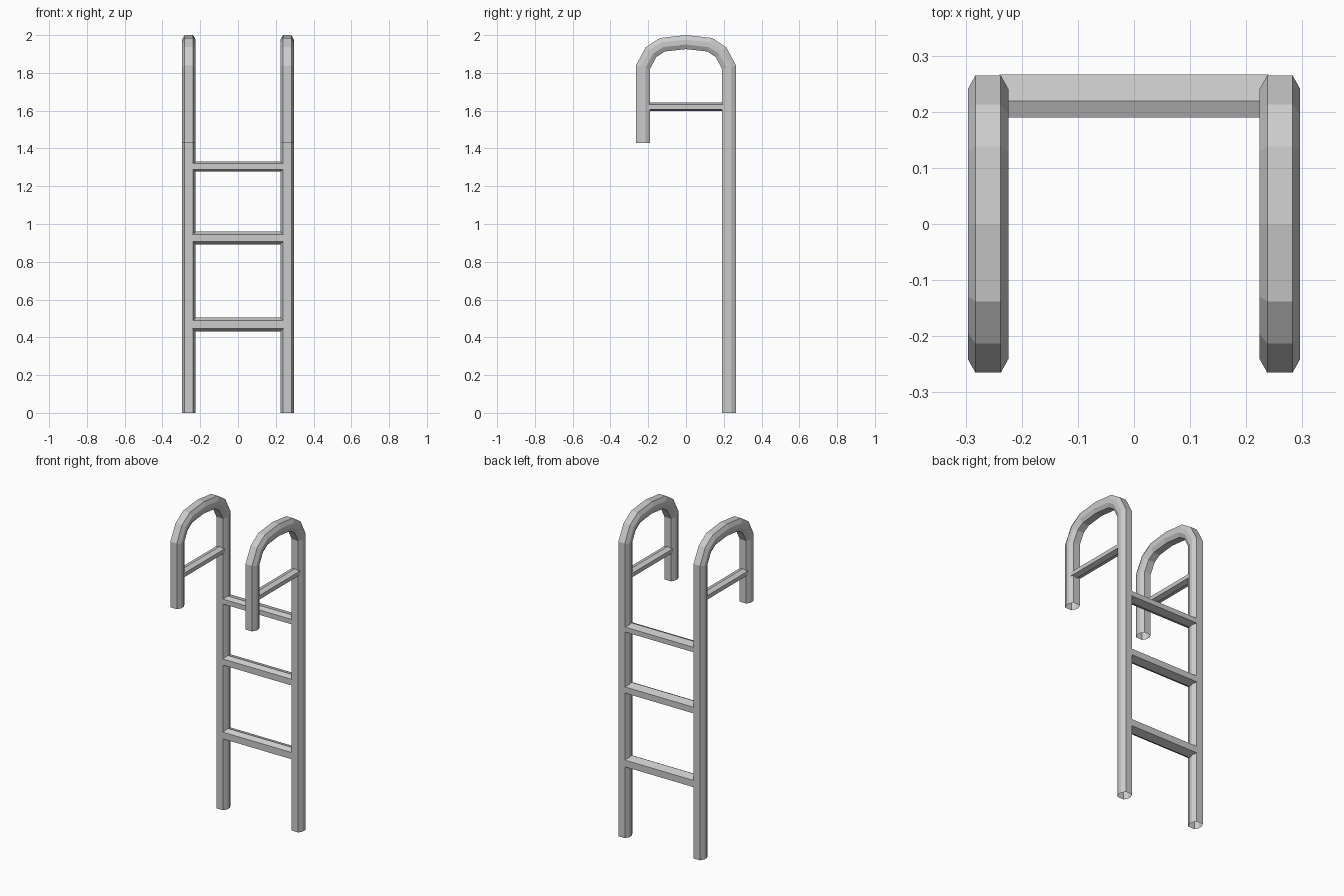
import bpy, bmesh
from mathutils import Vector

if "Cube" in bpy.data.objects:
    bpy.data.objects.remove(bpy.data.objects["Cube"])


def sweep(name, path, section, side, cap):
    """Sweep a closed section along a path with mitred joints.
    side = constant sideways axis, section = (sideways, normal) offsets."""
    bm = bmesh.new()
    pts = [Vector(p) for p in path]
    dirs = [(b - a).normalized() for a, b in zip(pts, pts[1:])]
    rings = []
    for i, p in enumerate(pts):
        d0, d1 = dirs[max(i - 1, 0)], dirs[min(i, len(dirs) - 1)]
        t = (d0 + d1).normalized()
        n = side.cross(t)
        miter = 1 / t.dot(d1)
        rings.append([bm.verts.new(p + side * u + n * v * miter) for u, v in section])
    k = len(section)
    for r0, r1 in zip(rings, rings[1:]):
        for j in range(k):
            bm.faces.new((r0[j], r0[(j + 1) % k], r1[(j + 1) % k], r1[j]))
    if cap:
        bm.faces.new(rings[0])
        bm.faces.new(rings[-1])
    bmesh.ops.recalc_face_normals(bm, faces=bm.faces)
    me = bpy.data.meshes.new(name)
    bm.to_mesh(me)
    bm.free()
    ob = bpy.data.objects.new(name, me)
    bpy.context.collection.objects.link(ob)
    return ob


def hexagon(w, h, apex):
    """Six-sided bar section with upright sides and an off-centre ridge."""
    return [(apex, h), (-w, h * 0.57), (-w, -h * 0.57),
            (apex, -h), (w, -h * 0.57), (w, h * 0.57)]


X, Y = 0.26, 0.228
octagon = [(0.0225, 0.037), (0.036, 0.013), (0.036, -0.013), (0.0225, -0.037),
           (-0.0225, -0.037), (-0.036, -0.013), (-0.036, 0.013), (-0.0225, 0.037)]

# Hooked side rails (open tube ends) and the grab bars across the hooks
half_arch = [(Y, 1.83), (0.185, 1.91), (0.125, 1.949)]
profile = ([(Y, 0)] + half_arch + [(0, 1.963)]
           + [(-y, z) for y, z in reversed(half_arch)] + [(-Y, 1.43)])
for label, s in (("left", -1), ("right", 1)):
    sweep(label + "_rail", [(s * X, y, z) for y, z in profile],
          octagon, Vector((1, 0, 0)), False)
    sweep(label + "_grab_bar", [(s * X, Y - 0.02, 1.62), (s * X, -Y + 0.02, 1.62)],
          [(u, -v) for u, v in hexagon(0.03, 0.022, 0)], Vector((1, 0, 0)), True)

# Rungs, slightly thinner towards the top
for label, z, h in (("lower", 0.467, 0.037), ("middle", 0.926, 0.034), ("upper", 1.304, 0.027)):
    sweep(label + "_rung", [(-0.24, Y, z), (0.24, Y, z)],
          [(u, -v) for u, v in hexagon(0.038, h, -0.009)], Vector((0, 1, 0)), True)
